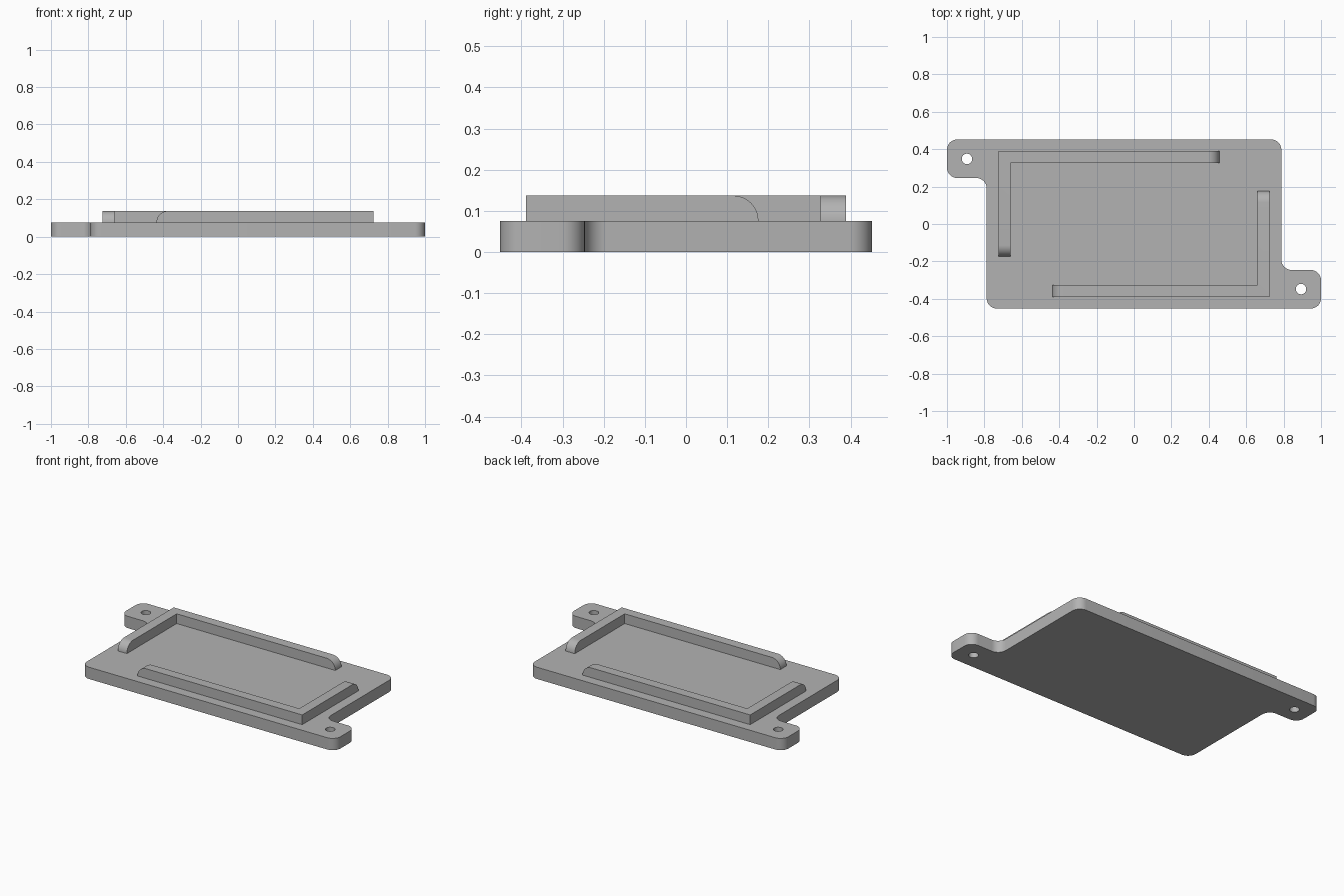
import bpy
import bmesh
from math import cos, sin, pi
from mathutils import Vector

cube = bpy.data.objects.get("Cube")
if cube:
    bpy.data.objects.remove(cube, do_unlink=True)

PLATE_TOP = 0.075
RAIL_TOP = 0.137
FILLET = 0.055

grey = bpy.data.materials.new("light grey")
grey.use_nodes = True
grey.diffuse_color = (0.45, 0.45, 0.45, 1)
grey.node_tree.nodes["Principled BSDF"].inputs["Base Color"].default_value = grey.diffuse_color


def rounded(corners, radius, steps=8):
    """Replace each right-angle corner of an outline with an arc."""
    points = []
    for i, corner in enumerate(corners):
        c = Vector(corner)
        a = (Vector(corners[i - 1]) - c).normalized() * radius
        b = (Vector(corners[(i + 1) % len(corners)]) - c).normalized() * radius
        for k in range(steps + 1):
            t = k / steps * pi / 2
            points.append(c + a * (1 - sin(t)) + b * (1 - cos(t)))
    return points


def extrude(name, outline, z0, z1, is_end=None):
    """Extrude an outline upwards, rounding over the top edges chosen by is_end."""
    bm = bmesh.new()
    face = bm.faces.new([bm.verts.new((x, y, z0)) for x, y in outline])
    result = bmesh.ops.extrude_face_region(bm, geom=[face], use_keep_orig=True)
    top = [v for v in result["geom"] if isinstance(v, bmesh.types.BMVert)]
    bmesh.ops.translate(bm, verts=top, vec=(0, 0, z1 - z0))
    bmesh.ops.recalc_face_normals(bm, faces=bm.faces)
    if is_end:
        edges = [e for e in bm.edges if all(v in top for v in e.verts)
                 and is_end((e.verts[0].co + e.verts[1].co) / 2)]
        bmesh.ops.bevel(bm, geom=edges, offset=RAIL_TOP - PLATE_TOP - 0.001,
                        segments=10, profile=0.5, affect="EDGES")
    mesh = bpy.data.meshes.new(name)
    bm.to_mesh(mesh)
    bm.free()
    mesh.materials.append(grey)
    obj = bpy.data.objects.new(name, mesh)
    bpy.context.collection.objects.link(obj)
    return obj


def select(obj):
    bpy.ops.object.select_all(action="DESELECT")
    obj.select_set(True)
    bpy.context.view_layer.objects.active = obj


# Base plate with a mounting tab at two opposite corners
half = [(-0.788, 0.246), (-0.788, -0.452), (1, -0.452), (1, -0.246)]
corners = half[:3] + [(1, -0.246), (0.788, -0.246), (0.788, 0.452), (-1, 0.452), (-1, 0.246)]
plate = extrude("base_plate", rounded(corners, FILLET), 0, PLATE_TOP)

# Screw holes through the tabs
for side in (-1, 1):
    bpy.ops.mesh.primitive_cylinder_add(vertices=32, radius=0.028, depth=0.4,
                                        location=(side * 0.893, side * -0.348, 0))
    cutter = bpy.context.object
    cutter.name = "hole_cutter"
    cutter.data.materials.append(grey)
    cut = plate.modifiers.new("hole", "BOOLEAN")
    cut.operation = "DIFFERENCE"
    cut.solver = "EXACT"
    cut.object = cutter
    select(plate)
    bpy.ops.object.modifier_apply(modifier=cut.name)
    bpy.data.objects.remove(cutter, do_unlink=True)


# L-shaped locating rails with rounded-over ends
def rail(name, side, long_end, short_end):
    x0, x1, y0, y1 = side * 0.725, side * 0.661, side * -0.389, side * -0.327
    outline = [(x0, y0), (long_end, y0), (long_end, y1),
               (x1, y1), (x1, short_end), (x0, short_end)]
    return extrude(name, outline, PLATE_TOP - 0.005, RAIL_TOP,
                   lambda m: abs(m.x - long_end) < 0.001 or abs(m.y - short_end) < 0.001)


parts = [plate,
         rail("rear_rail", -1, 0.457, -0.174),
         rail("front_rail", 1, -0.436, 0.176)]

for part in parts:
    select(part)
    bpy.ops.object.shade_smooth_by_angle(angle=pi / 6)
